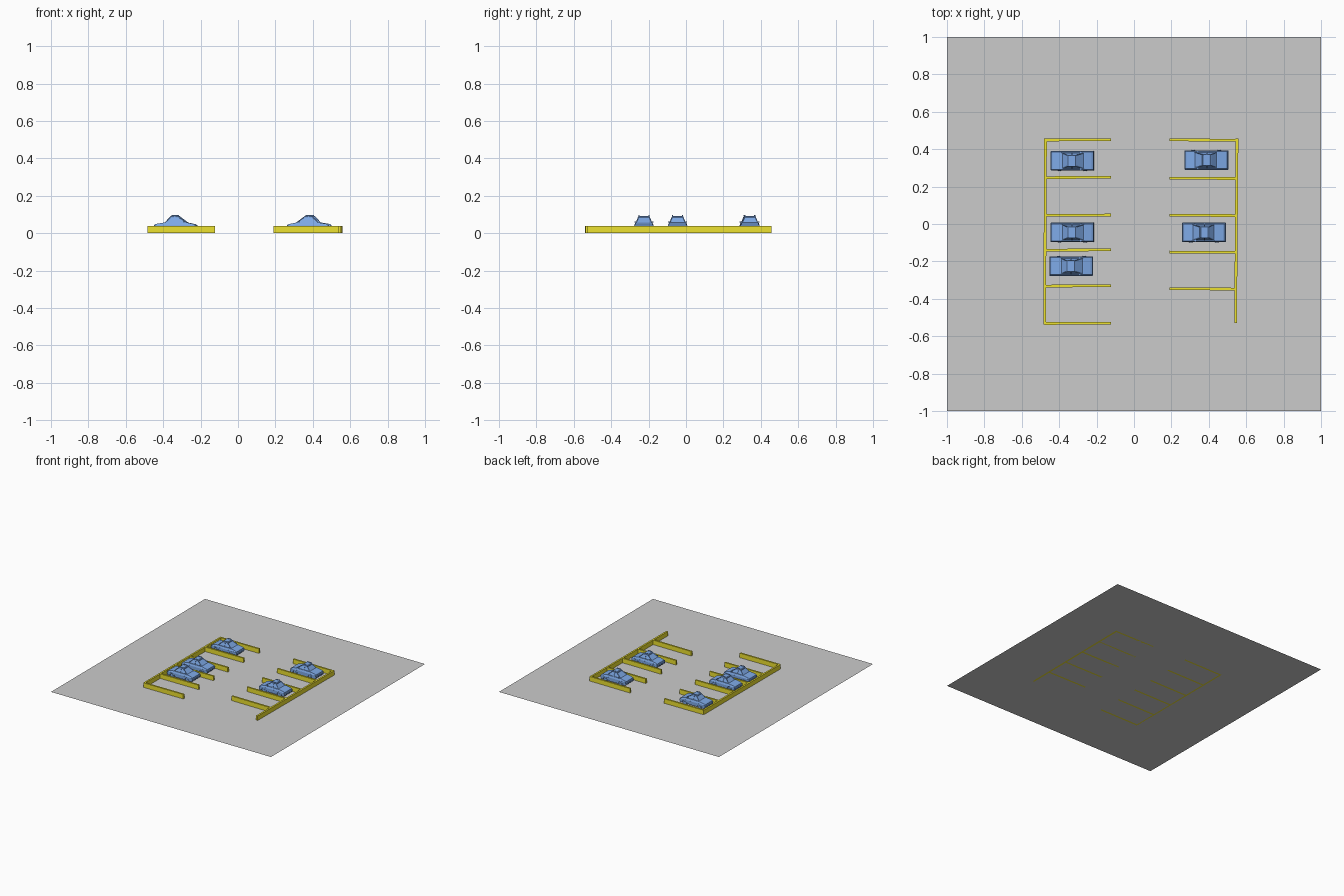
import bpy, bmesh, math
from mathutils import Vector, Matrix

if "Cube" in bpy.data.objects:
    bpy.data.objects.remove(bpy.data.objects["Cube"])


def material(name, color):
    m = bpy.data.materials.new(name)
    m.diffuse_color = (*color, 1)
    m.use_nodes = True
    m.node_tree.nodes["Principled BSDF"].inputs["Base Color"].default_value = m.diffuse_color
    return m


YELLOW = material("yellow_paint", (0.85, 0.76, 0.03))
BLUE = material("blue_paint", (0.21, 0.40, 0.80))


def add_object(name, mesh, loc=(0, 0, 0), turn=0):
    ob = bpy.data.objects.new(name, mesh)
    ob.location = loc
    ob.rotation_euler.z = turn
    bpy.context.collection.objects.link(ob)
    return ob


def finish(name, bm, mat=None):
    bmesh.ops.recalc_face_normals(bm, faces=bm.faces)
    mesh = bpy.data.meshes.new(name)
    bm.to_mesh(mesh)
    bm.free()
    if mat:
        mesh.materials.append(mat)
    return mesh


def loft(bm, rings):
    """Skin closed rings of points; returns the side faces."""
    vs = [[bm.verts.new(p) for p in r] for r in rings]
    n = len(vs[0])
    sides = [bm.faces.new((a[i], a[(i + 1) % n], b[(i + 1) % n], b[i]))
             for a, b in zip(vs, vs[1:]) for i in range(n)]
    bm.faces.new(vs[0][::-1])
    bm.faces.new(vs[-1])
    return sides


# ground slab
bm = bmesh.new()
bmesh.ops.create_grid(bm, x_segments=1, y_segments=1, size=1)
add_object("ground", finish("ground", bm))

# raised bay dividers
H, T = 0.037, 0.007


def beam(name, a, b):
    a, b = Vector(a), Vector(b)
    d = (b - a).normalized()
    s = Vector((-d.y, d.x)) * T
    ring = [a + s, a - s, b - s, b + s]
    bm = bmesh.new()
    loft(bm, [[(p.x, p.y, z) for p in ring] for z in (0, H)])
    add_object(name, finish(name, bm, YELLOW))


beam("left_spine", (-0.473, 0.456), (-0.478, -0.537))
beam("right_spine", (0.551, 0.456), (0.543, -0.53))
for y in (0.449, 0.248, 0.046, -0.14, -0.332, -0.532):
    beam("left_divider", (-0.475, y), (-0.122, y + 0.002))
for y in (0.448, 0.243, 0.045, -0.152, -0.348):
    beam("right_divider", (0.19, y + 0.002), (0.547, y))

# lower car body: side profile with wheel arches, pulled across the width
AXLES = (-0.068, 0.07)
prof = [(-0.113, 0.041), (-0.115, 0.03), (-0.11, 0.013)]
for ax in AXLES:
    for k in range(9):
        t = math.pi * (1 - k / 8)
        prof.append((ax + 0.022 * math.cos(t), 0.013 + 0.024 * math.sin(t)))
prof += [(0.11, 0.013), (0.115, 0.03), (0.113, 0.041)]
bm = bmesh.new()
loft(bm, [[(x, s * 0.052, z) for x, z in prof] for s in (-1, 1)])

# bonnet and boot deck
deck = [(-0.113, 0.043), (-0.105, 0.049), (-0.062, 0.056), (0.066, 0.056),
        (0.104, 0.048), (0.113, 0.043)]
loft(bm, [[(x, -0.052, 0.04), (x, 0.052, 0.04), (x, 0.046, z), (x, -0.046, z)]
          for x, z in deck])

# bumpers
for s in (-1, 1):
    loft(bm, [[(s * (0.108 + dx), y, z) for dx, z in
               ((0, 0.02), (0.009, 0.02), (0.009, 0.029), (0, 0.029))]
              for y in (-0.05, 0.05)])

# cabin with sunken windows
cabin = [(-0.058, 0.066, 0.044, 0.055), (-0.027, 0.022, 0.031, 0.088),
         (-0.022, 0.017, 0.028, 0.092)]
rings = [[(a, -w, z), (b, -w, z), (b, w, z), (a, w, z)] for a, b, w, z in cabin]
sides = loft(bm, rings)
bmesh.ops.recalc_face_normals(bm, faces=bm.faces)
bmesh.ops.inset_individual(bm, faces=sides[:4], thickness=0.005, depth=-0.003)

# roof rails, door posts and mirrors
for s in (-1, 1):
    def block(x, y, z, dx, dy, dz):
        m = Matrix.Translation((x, s * y, z)) @ Matrix.Diagonal((dx, dy, dz, 1))
        bmesh.ops.create_cube(bm, size=1, matrix=m)
    block(-0.003, 0.027, 0.0935, 0.034, 0.005, 0.005)
    block(0.046, 0.045, 0.06, 0.008, 0.012, 0.007)
    loft(bm, [[(x, s * y, z) for x, y in
               ((-0.005, w - 0.005), (0.001, w - 0.005), (0.001, w), (-0.005, w))]
              for z, w in ((0.055, 0.0445), (0.088, 0.031))])

    # wheels with hubs
    for ax in AXLES:
        for r, w, y in ((0.018, 0.016, 0.043), (0.009, 0.004, 0.0515)):
            m = Matrix.Translation((ax, s * y, 0.018)) @ Matrix.Rotation(math.pi / 2, 4, 'X')
            bmesh.ops.create_cone(bm, cap_ends=True, segments=16, radius1=r,
                                  radius2=r, depth=w, matrix=m)
car = finish("car", bm, BLUE)

# parked cars, right-hand row turned round
for x, y in ((-0.33, 0.338), (-0.33, -0.045), (-0.336, -0.225)):
    add_object("left_car", car, (x, y, 0))
for x, y in ((0.387, 0.342), (0.374, -0.045)):
    add_object("right_car", car, (x, y, 0), math.pi)
